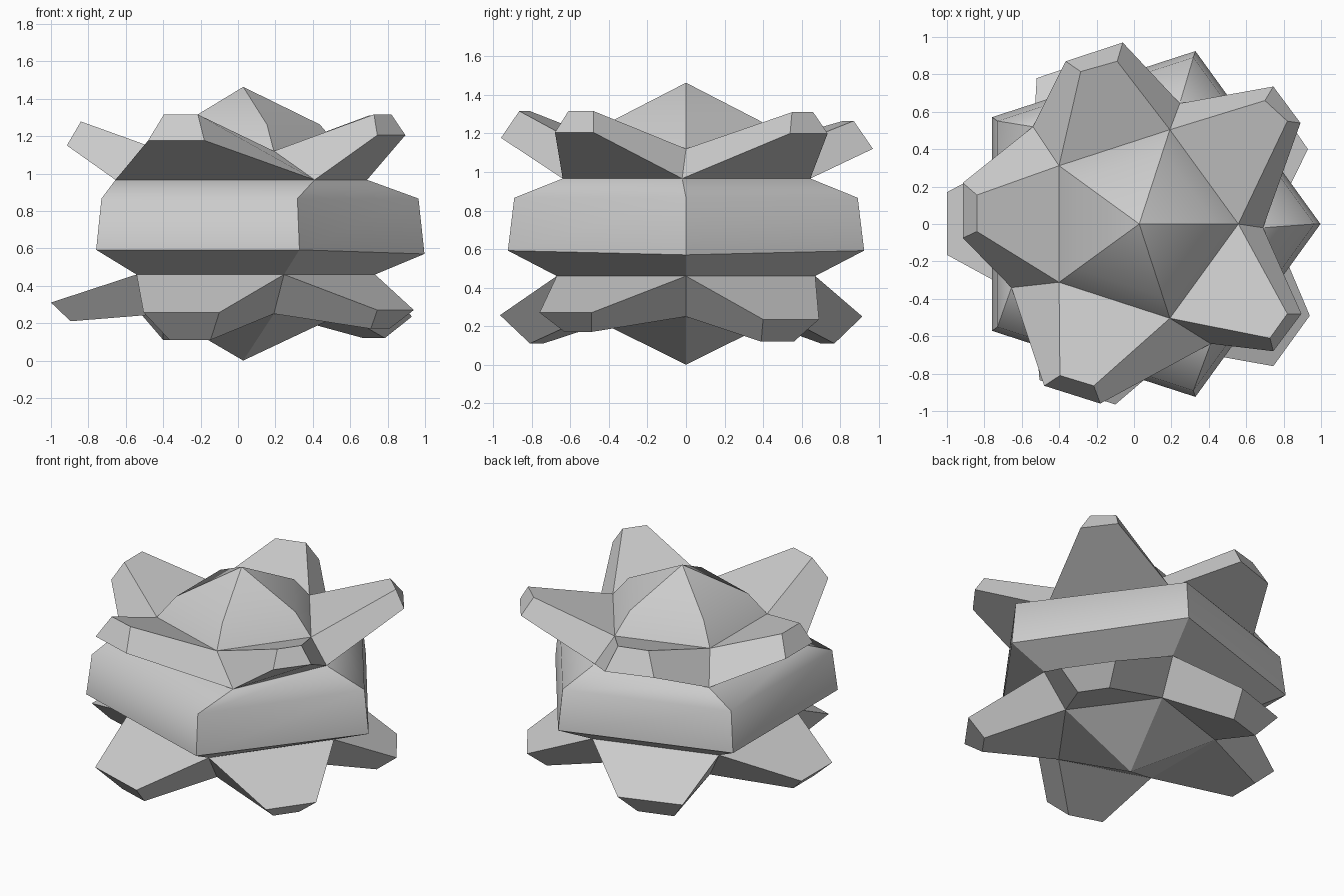
import bpy, bmesh
from math import cos, sin, radians

if "Cube" in bpy.data.objects:
    bpy.data.objects.remove(bpy.data.objects["Cube"])

CX = 0.028  # five-fold axis


def ring(r, z):
    """Pentagon, counter-clockwise, first corner towards +x."""
    return [(CX + r * cos(radians(72 * i)), r * sin(radians(72 * i)), z) for i in range(5)]


def loft(a, b):
    """Side faces joining two loops of equal length."""
    n = len(a)
    return [[a[i], a[(i + 1) % n], b[(i + 1) % n], b[i]] for i in range(n)]


def cone(r, apex, up):
    return [[r[i], r[(i + 1) % 5], apex] if up else [r[(i + 1) % 5], r[i], apex] for i in range(5)]


def spike(i, low, high, tip):
    """Tapered block growing out of one quad between two rings."""
    (p, q, zl), (r, s, zh) = tip
    j = (i + 1) % 5
    root = [low[i], low[j], high[j], high[i]]
    end = [(*p, zl), (*q, zl), (*s, zh), (*r, zh)]
    return loft(root, end) + [end]


def build(name, faces, soft_ring=None):
    """Make a mesh; edges lying on soft_ring stay smooth, the rest are sharp."""
    bm = bmesh.new()
    for f in faces:
        bm.faces.new([bm.verts.new(c) for c in f])
    bmesh.ops.remove_doubles(bm, verts=bm.verts, dist=1e-4)
    if soft_ring:
        soft = {tuple(round(k, 3) for k in c) for c in soft_ring}
        for f in bm.faces:
            f.smooth = True
        for e in bm.edges:
            e.smooth = all(tuple(round(k, 3) for k in v.co) in soft for v in e.verts)
    me = bpy.data.meshes.new(name)
    bm.to_mesh(me)
    bm.free()
    bpy.context.collection.objects.link(bpy.data.objects.new(name, me))


# Pentagonal rings from bottom to top
low_inner, low_base = ring(0.53, 0.25), ring(0.705, 0.46)
belt_low, belt_high = ring(0.972, 0.592), ring(0.937, 0.866)
belt_low[0] = (0.997, 0, 0.57)
top_base = [(x, y, 0.966) for x, y in
            [(0.69, -0.02), (0.245, 0.645), (-0.54, 0.52), (-0.655, -0.34), (0.41, -0.64)]]
top_inner, cap_ring = ring(0.53, 1.12), ring(0.41, 1.262)

# Spike tips: lower edge (two points, height), upper edge (two points, height)
upper_tips = [
    (((.89, .54), (.745, .735), 1.20), ((.82, .55), (.70, .66), 1.31)),
    (((-.06, .97), (-.365, .87), 1.12), ((-.09, .87), (-.285, .815), 1.265)),
    (((-.915, .22), (-.915, -.075), 1.15), ((-.84, .155), (-.84, -.04), 1.278)),
    (((-.48, -.865), (-.18, -.96), 1.177), ((-.396, -.81), (-.215, -.865), 1.316)),
    (((.745, -.68), (.895, -.48), 1.205), ((.727, -.61), (.82, -.48), 1.316)),
]
lower_tips = [
    (((.785, .39), (.67, .56), .12), ((.93, .40), (.73, .69), .235)),
    (((-.17, .77), (-.40, .70), .11), ((-.12, .915), (-.52, .78), .25)),
    (((-.895, .11), (-.895, -.11), .21), ((-1, .17), (-1, -.165), .31)),
    (((-.366, -.74), (-.147, -.81), .11), ((-.505, -.835), (-.10, -.965), .257)),
    (((.71, -.63), (.81, -.49), .17), ((.745, -.76), (.94, -.49), .27)),
]

# Bottom point
build("bottom_point", cone(low_inner, (CX, 0, 0), False))

# Spike crowns
for i in range(5):
    build(f"lower_spike_{i + 1}", spike(i, low_inner, low_base, lower_tips[i]))
    build(f"upper_spike_{i + 1}", spike(i, top_base, top_inner, upper_tips[i]))

# Belt: sharp lower chamfer, side and softly shaded upper chamfer
build("belt_underside", loft(low_base, belt_low))
build("belt", loft(belt_low, belt_high) + loft(belt_high, top_base), belt_high)

# Domed top cap
build("top_cap", loft(top_inner, cap_ring) + cone(cap_ring, (CX, 0, 1.463), True), cap_ring)
